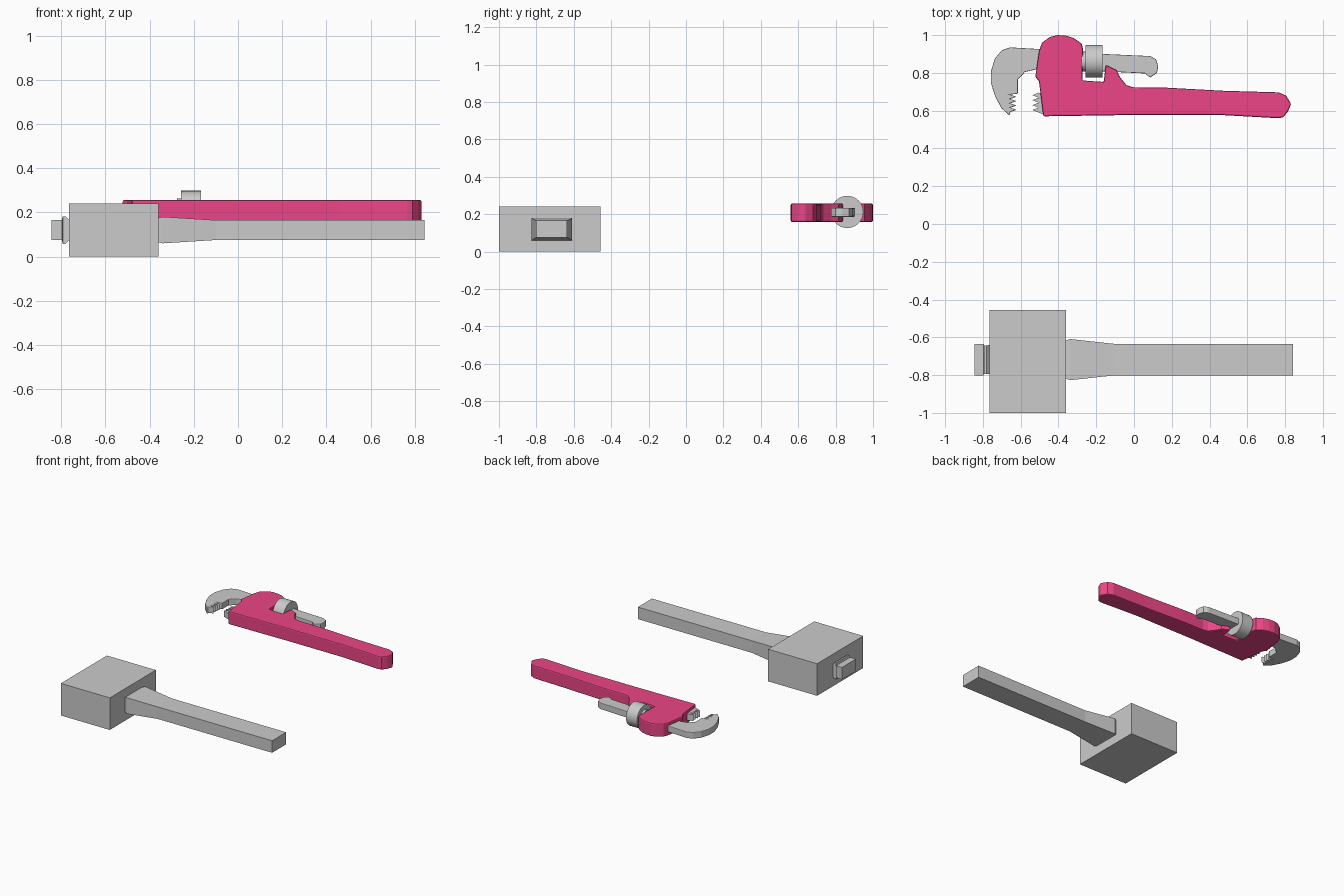
import bpy, bmesh, math
from mathutils import Matrix

if "Cube" in bpy.data.objects:
    bpy.data.objects.remove(bpy.data.objects["Cube"])


def finish(name, bm, color=None):
    bmesh.ops.recalc_face_normals(bm, faces=bm.faces)
    mesh = bpy.data.meshes.new(name)
    bm.to_mesh(mesh)
    bm.free()
    ob = bpy.data.objects.new(name, mesh)
    bpy.context.collection.objects.link(ob)
    if color:
        mat = bpy.data.materials.new(name + "_color")
        mat.diffuse_color = (*color, 1)
        mat.use_nodes = True
        mat.node_tree.nodes["Principled BSDF"].inputs["Base Color"].default_value = mat.diffuse_color
        mesh.materials.append(mat)
    return ob


def plate(name, outline, z0, z1, color, bevel=0):
    """Extrude a flat outline between two heights, with a small edge chamfer."""
    bm = bmesh.new()
    face = bm.faces.new([bm.verts.new((x, y, z0)) for x, y in outline])
    out = bmesh.ops.extrude_face_region(bm, geom=[face])["geom"]
    for v in out:
        if isinstance(v, bmesh.types.BMVert):
            v.co.z = z1
    ob = finish(name, bm, color)
    if bevel:
        mod = ob.modifiers.new("edge", "BEVEL")
        mod.width = bevel
        mod.segments = 2
        mod.limit_method = "ANGLE"
        mod.angle_limit = math.radians(50)
    return ob


def loft(name, sections, cy, cz):
    """Rectangular bar along x from (x, half width, half height) sections."""
    bm = bmesh.new()
    rings = [[bm.verts.new((x, cy + sy * w, cz + sz * h))
              for sy, sz in ((-1, -1), (1, -1), (1, 1), (-1, 1))]
             for x, w, h in sections]
    for a, b in zip(rings, rings[1:]):
        for i in range(4):
            j = (i + 1) % 4
            bm.faces.new((a[i], a[j], b[j], b[i]))
    bm.faces.new(rings[0])
    bm.faces.new(rings[-1])
    return finish(name, bm)


def disc(name, x0, x1, r, cy, cz, sides, color=None):
    bm = bmesh.new()
    bmesh.ops.create_cone(bm, cap_ends=True, segments=sides, radius1=r, radius2=r,
                          depth=x1 - x0,
                          matrix=Matrix.Translation(((x0 + x1) / 2, cy, cz))
                          @ Matrix.Rotation(math.pi / 2, 4, "Y"))
    return finish(name, bm, color)


def teeth(x_root, x_tip, y0, y1, count):
    """Sawtooth points running from y0 to y1."""
    step = (y1 - y0) / count
    pts = []
    for i in range(count):
        pts += [(x_root, y0 + i * step), (x_tip, y0 + (i + 0.5) * step)]
    return pts + [(x_root, y1)]


RED = (0.84, 0.06, 0.24)
STEEL = (0.52, 0.52, 0.52)

# Mallet head and handle running through it
loft("mallet_head", [(-0.765, 0.272, 0.12), (-0.36, 0.272, 0.12)], -0.728, 0.12)
loft("mallet_handle", [
    (-0.845, 0.083, 0.045), (-0.797, 0.083, 0.045), (-0.793, 0.075, 0.062),
    (-0.78, 0.075, 0.062), (-0.765, 0.077, 0.047), (-0.36, 0.1, 0.055),
    (-0.34, 0.109, 0.06), (-0.1, 0.083, 0.045), (0.843, 0.083, 0.045)], -0.718, 0.12)

# Wrench body with handle
plate("wrench_body", [
    (-0.48, 0.57), (-0.503, 0.755), (-0.522, 0.78), (-0.518, 0.81), (-0.503, 0.915),
    (-0.487, 0.96), (-0.445, 0.99), (-0.405, 1.0), (-0.36, 0.997), (-0.317, 0.983),
    (-0.277, 0.955), (-0.27, 0.925), (-0.274, 0.76), (-0.16, 0.752), (-0.15, 0.842),
    (-0.093, 0.815), (-0.072, 0.775), (-0.04, 0.735), (-0.005, 0.724), (0.165, 0.722),
    (0.48, 0.705), (0.765, 0.697), (0.805, 0.68), (0.832, 0.635), (0.815, 0.595),
    (0.79, 0.565), (0.765, 0.56), (0.46, 0.577), (-0.02, 0.577)],
    0.158, 0.257, RED, 0.008)

# Hook jaw with its shank passing through the body
plate("hook_jaw", [
    (-0.48, 0.925), (-0.655, 0.935), (-0.7, 0.92), (-0.737, 0.875), (-0.757, 0.81),
    (-0.757, 0.745), (-0.735, 0.675), (-0.703, 0.615), (-0.66, 0.575)]
    + teeth(-0.655, -0.622, 0.593, 0.685, 4) + [
    (-0.615, 0.69), (-0.615, 0.765), (-0.577, 0.805), (-0.52, 0.818), (-0.16, 0.808),
    (0.058, 0.797), (0.085, 0.775), (0.122, 0.8), (0.128, 0.835), (0.117, 0.872),
    (0.085, 0.889), (-0.16, 0.9)], 0.186, 0.234, STEEL, 0.004)

# Toothed heel jaw in the body
plate("heel_jaw", [(-0.44, 0.69), (-0.44, 0.58), (-0.48, 0.58)]
      + teeth(-0.505, -0.538, 0.59, 0.695, 4), 0.186, 0.234, STEEL)

# Adjusting nut and collar
nut = disc("adjusting_nut", -0.258, -0.168, 0.086, 0.862, 0.212, 40)
collar = disc("nut_collar", -0.275, -0.25, 0.053, 0.86, 0.21, 32)
for ob in (nut, collar):
    bpy.context.view_layer.objects.active = ob
    ob.select_set(True)
bpy.ops.object.shade_smooth_by_angle(angle=math.radians(30))
